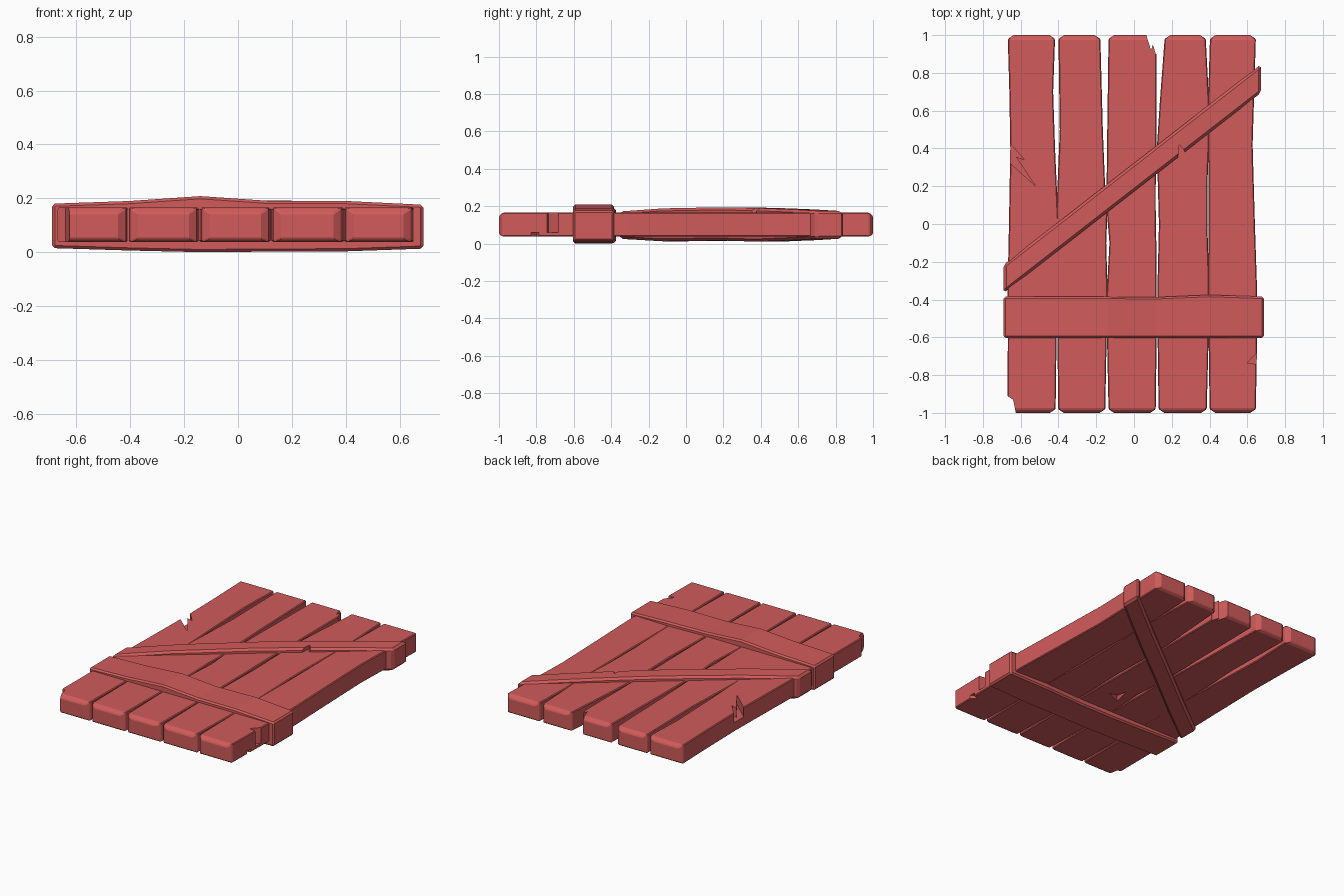
import bpy, bmesh
from mathutils import Vector

cube = bpy.data.objects.get("Cube")
if cube:
    bpy.data.objects.remove(cube, do_unlink=True)

red = bpy.data.materials.new("red_paint")
red.use_nodes = True
RGBA = (0.64, 0.105, 0.105, 1)
red.diffuse_color = RGBA
red.node_tree.nodes["Principled BSDF"].inputs["Base Color"].default_value = RGBA


def add_object(name, bm):
    bmesh.ops.recalc_face_normals(bm, faces=bm.faces)
    mesh = bpy.data.meshes.new(name)
    bm.to_mesh(mesh)
    bm.free()
    mesh.materials.append(red)
    obj = bpy.data.objects.new(name, mesh)
    bpy.context.collection.objects.link(obj)
    return obj


def loft(name, rings, bevel):
    """Skin four-cornered sections into one solid board with softened edges."""
    bm = bmesh.new()
    loops = [[bm.verts.new(p) for p in ring] for ring in rings]
    for a, b in zip(loops, loops[1:]):
        for i in range(4):
            j = (i + 1) % 4
            bm.faces.new((a[i], a[j], b[j], b[i]))
    bm.faces.new(loops[0])
    bm.faces.new(loops[-1])
    obj = add_object(name, bm)
    mod = obj.modifiers.new("soft_edges", "BEVEL")
    mod.width = bevel
    mod.segments = 1
    mod.limit_method = "ANGLE"
    mod.angle_limit = 0.6
    return obj


def chip(board, outline, low=-0.1, high=0.3):
    """Cut a splintered notch with the given outline out of a board."""
    bm = bmesh.new()
    face = bm.faces.new([bm.verts.new((x, y, low)) for x, y in outline])
    new = bmesh.ops.extrude_face_region(bm, geom=[face])["geom"]
    bmesh.ops.translate(bm, vec=Vector((0, 0, high - low)),
                        verts=[v for v in new if isinstance(v, bmesh.types.BMVert)])
    cutter = add_object(board.name + "_chip_cutter", bm)
    cutter.hide_render = True
    cutter.hide_viewport = True
    mod = board.modifiers.new("chip", "BOOLEAN")
    mod.operation = "DIFFERENCE"
    mod.solver = "EXACT"
    mod.object = cutter


def section(y, left, right, low, high):
    return [(left, y, low), (right, y, low), (right, y, high), (left, y, high)]


def plank(name, edges, low=0.038, high=0.165):
    """Upright plank from (y, left x, right x) stations, tapered at both ends."""
    rings = [section(y, l, r, low, high) for y, l, r in edges]
    for index, sign in ((0, -1), (-1, 1)):
        y, l, r = edges[index]
        cap = section(sign, l + 0.03, r - 0.03, low + 0.012, high - 0.02)
        rings.insert(0 if index == 0 else len(rings), cap)
    return loft(name, rings, 0.005)


# Five uneven planks; neighbours touch where the gaps close
outer_right = plank("plank_1", [
    (-0.98, -0.67, -0.415), (-0.6, -0.668, -0.41), (-0.38, -0.67, -0.40),
    (0, -0.662, -0.40), (0.4, -0.655, -0.418), (0.7, -0.66, -0.428), (0.98, -0.668, -0.418)])
inner_right = plank("plank_2", [
    (-0.98, -0.402, -0.152), (-0.6, -0.405, -0.145), (-0.35, -0.41, -0.14),
    (-0.1, -0.41, -0.147), (0.08, -0.41, -0.14), (0.2, -0.405, -0.153),
    (0.5, -0.393, -0.165), (0.98, -0.40, -0.178)])
middle = plank("plank_3", [
    (-0.98, -0.135, 0.115), (-0.6, -0.143, 0.12), (-0.38, -0.145, 0.12),
    (-0.1, -0.13, 0.118), (0.08, -0.145, 0.115), (0.2, -0.145, 0.115),
    (0.4, -0.143, 0.118), (0.98, -0.135, 0.118)])
inner_left = plank("plank_4", [
    (-0.98, 0.13, 0.385), (-0.6, 0.125, 0.395), (-0.3, 0.125, 0.398),
    (0, 0.132, 0.388), (0.25, 0.125, 0.39), (0.42, 0.122, 0.397),
    (0.65, 0.137, 0.397), (0.98, 0.162, 0.38)])
outer_left = plank("plank_5", [
    (-0.98, 0.4, 0.645), (-0.6, 0.395, 0.652), (-0.3, 0.392, 0.65),
    (0, 0.395, 0.64), (0.42, 0.393, 0.628), (0.65, 0.392, 0.635), (0.98, 0.402, 0.645)])

# Broad batten wrapped across the front part of the planks
batten_stations = [(-0.69, 0.015, 0.18, -0.385), (-0.4, 0.006, 0.19, -0.385),
                   (-0.14, 0, 0.208, -0.385), (0.12, 0.002, 0.19, -0.387),
                   (0.4, 0.003, 0.19, -0.375), (0.688, 0.013, 0.176, -0.385)]
loft("cross_batten", [[(x, -0.603, lo), (x, back, lo), (x, back, hi), (x, -0.603, hi)]
                      for x, lo, hi, back in batten_stations], 0.01)

# Diagonal brace, narrower on its upper and lower faces
brace_stations = [(-0.69, 0.025, 0.172), (-0.4, 0.012, 0.188), (0, 0.016, 0.194),
                  (0.25, 0.01, 0.19), (0.5, 0.018, 0.182), (0.672, 0.026, 0.174)]
brace_rings = []
for x, lo, hi in brace_stations:
    y = -0.29 + 0.778 * (x + 0.69)
    brace_rings.append([(x, y - 0.075, lo), (x, y + 0.075, lo),
                        (x, y + 0.075, hi), (x, y - 0.075, hi)])
brace = loft("diagonal_brace", brace_rings, 0.014)

# Splinters and broken corners
chip(outer_right, [(-0.72, 0.5), (-0.58, 0.34), (-0.625, 0.355), (-0.52, 0.2), (-0.72, 0.38)], 0.1)
chip(outer_right, [(-0.75, -0.9), (-0.67, -0.91), (-0.64, -0.93), (-0.615, -1.05), (-0.75, -1.05)])
chip(middle, [(0.06, 1.05), (0.068, 0.99), (0.09, 0.92), (0.1, 0.95), (0.115, 0.9),
              (0.15, 0.89), (0.15, 1.05)])
chip(outer_left, [(0.7, -0.63), (0.6, -0.735), (0.7, -0.75)], 0.06)
chip(outer_left, [(0.7, -0.77), (0.61, -0.8), (0.7, -0.87)], -0.1, 0.06)
chip(middle, [(-0.08, -0.26), (0.02, -0.22), (-0.04, -0.2), (-0.05, -0.13)], -0.1, 0.08)
chip(brace, [(0.23, 0.33), (0.24, 0.42), (0.27, 0.385)], 0.165)
